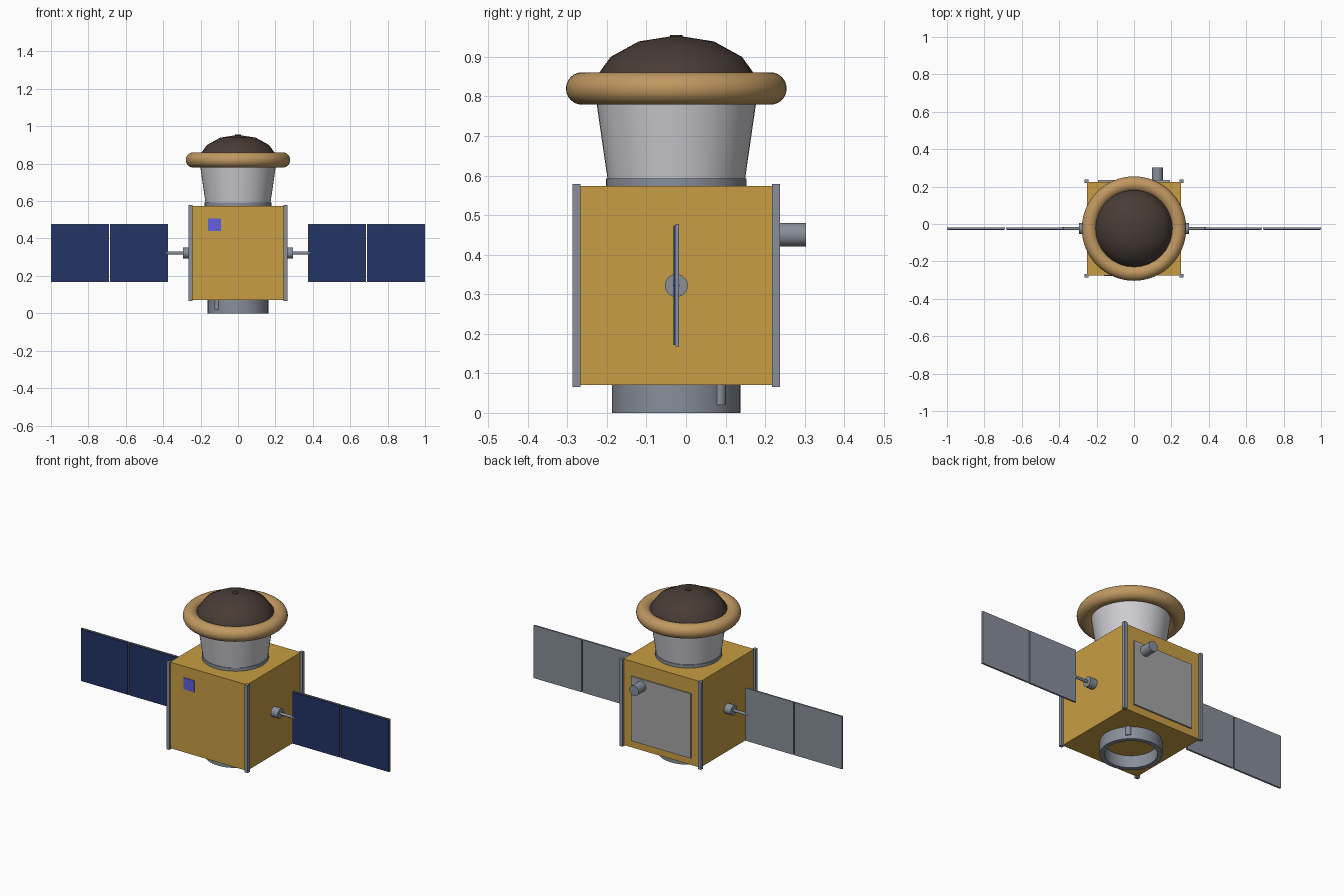
import bpy, bmesh, math
from mathutils import Matrix

if "Cube" in bpy.data.objects:
    bpy.data.objects.remove(bpy.data.objects["Cube"])

CY = -0.0245  # the spacecraft axis sits slightly forward of centre


def material(name, r, g, b):
    m = bpy.data.materials.new(name)
    lin = [((c / 255 + 0.055) / 1.055) ** 2.4 for c in (r, g, b)]
    m.diffuse_color = (*lin, 1)
    m.use_nodes = True
    m.node_tree.nodes["Principled BSDF"].inputs["Base Color"].default_value = m.diffuse_color
    return m


GOLD = material("gold_foil", 200, 157, 67)
TAN = material("tan_ring", 192, 152, 97)
DARK = material("dark_dome", 72, 60, 54)
CELLS = material("solar_cells", 35, 52, 102)
VIOLET = material("violet_sensor", 98, 96, 224)
STEEL = material("steel", 136, 143, 154)
SILVER = material("silver", 205, 205, 210)
RADIATOR = material("radiator", 165, 165, 165)


def finish(ob, name, mat, smooth=True):
    ob.name = name
    ob.data.name = name
    ob.data.materials.append(mat)
    if smooth:
        bpy.ops.object.select_all(action='DESELECT')
        ob.select_set(True)
        bpy.context.view_layer.objects.active = ob
        bpy.ops.object.shade_smooth_by_angle(angle=math.radians(35))
    return ob


def box(name, x, y, z, mat):
    """Box from (min, max) pairs on each axis."""
    bpy.ops.mesh.primitive_cube_add(size=1, location=[sum(p) / 2 for p in (x, y, z)])
    ob = bpy.context.object
    ob.data.transform(Matrix.Diagonal([p[1] - p[0] for p in (x, y, z)] + [1]))
    return finish(ob, name, mat, False)


def rod(name, r, length, loc, mat, rot=(0, 0, 0), sides=24):
    bpy.ops.mesh.primitive_cylinder_add(vertices=sides, radius=r, depth=length,
                                        location=loc, rotation=rot)
    return finish(bpy.context.object, name, mat)


def lathe(name, profile, mat, closed=False, sides=48):
    """Spin an (r, z) profile around the spacecraft axis."""
    bm = bmesh.new()
    vs = [bm.verts.new((r, 0, z)) for r, z in profile]
    pairs = list(zip(vs, vs[1:])) + ([(vs[-1], vs[0])] if closed else [])
    es = [bm.edges.new(p) for p in pairs]
    bmesh.ops.spin(bm, geom=vs + es, cent=(0, 0, 0), axis=(0, 0, 1),
                   angle=2 * math.pi, steps=sides, use_duplicate=False)
    bmesh.ops.remove_doubles(bm, verts=bm.verts, dist=1e-5)
    bmesh.ops.recalc_face_normals(bm, faces=bm.faces)
    me = bpy.data.meshes.new(name)
    bm.to_mesh(me)
    bm.free()
    ob = bpy.data.objects.new(name, me)
    bpy.context.collection.objects.link(ob)
    ob.location.y = CY
    return finish(ob, name, mat)


# Main body and corner rails
box("body", (-0.25, 0.25), (CY - 0.25, CY + 0.25), (0.07, 0.574), GOLD)
for sx in (-1, 1):
    for sy in (-1, 1):
        x, y = sx * 0.254, CY + sy * 0.2525
        box("corner_rail", (x - 0.01, x + 0.01), (y - 0.01, y + 0.01), (0.065, 0.578), STEEL)

# Launch adapter ring with two pushers straddling its wall
lathe("adapter_ring", [(0.137, 0), (0.162, 0), (0.162, 0.072), (0.137, 0.072)], STEEL, closed=True)
for a in (45, 225):
    t = math.radians(a)
    rod("separation_pusher", 0.016, 0.052,
        (0.155 * math.cos(t), CY + 0.155 * math.sin(t), 0.046), STEEL, sides=16)

# Neck, flared cup, inflated ring and dome
lathe("neck_ring", [(0, 0.57), (0.178, 0.57), (0.178, 0.592), (0, 0.592)], STEEL)
lathe("flared_cup", [(0, 0.585), (0.173, 0.585), (0.207, 0.82), (0, 0.82)], SILVER)
bpy.ops.mesh.primitive_torus_add(major_segments=64, minor_segments=24, major_radius=0.238,
                                 minor_radius=0.041, location=(0, CY, 0.82))
finish(bpy.context.object, "inflated_ring", TAN)
lathe("dome", [(0, 0.954), (0.095, 0.939), (0.166, 0.9), (0.205, 0.846), (0.21, 0.815), (0, 0.815)],
      DARK, sides=32)
rod("dome_cap", 0.016, 0.012, (0, CY, 0.949), DARK)

# Front sensor, rear radiator and rear thruster barrel
box("front_sensor", (-0.16, -0.09), (CY - 0.254, CY - 0.24), (0.44, 0.508), VIOLET)
box("radiator_panel", (-0.193, 0.193), (CY + 0.24, CY + 0.259), (0.112, 0.49), RADIATOR)
rod("rear_barrel", 0.03, 0.083, (0.125, 0.2615, 0.45), STEEL, (math.pi / 2, 0, 0))

# Solar wings: hub, boom and two panels on each side
for s in (-1, 1):
    turn = (0, math.pi / 2, 0)
    rod("wing_hub", 0.029, 0.05, (s * 0.269, CY, 0.322), STEEL, turn)
    rod("wing_boom", 0.008, 0.11, (s * 0.33, CY, 0.322), STEEL, turn, 16)
    for x0, x1 in ((0.374, 0.684), (0.69, 1.0)):
        px = sorted((s * x0, s * x1))
        box("panel_back", px, (-0.0265, -0.0175), (0.168, 0.477), STEEL)
        cx = (px[0] + 0.003, px[1] - 0.003)
        box("panel_cells", cx, (-0.032, -0.0265), (0.171, 0.474), CELLS)
